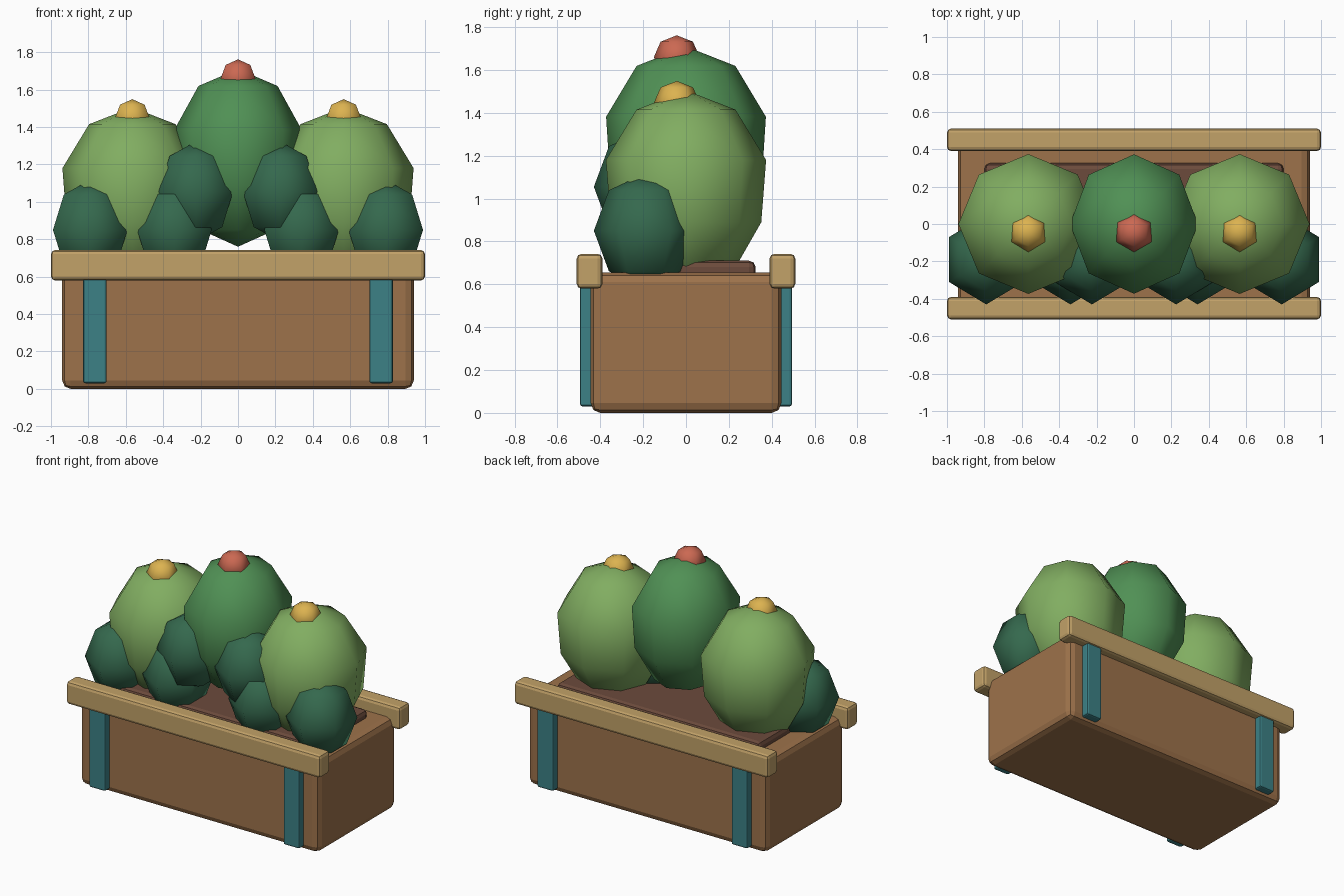
import bpy, math

if "Cube" in bpy.data.objects:
    bpy.data.objects.remove(bpy.data.objects["Cube"])


def material(name, rgb):
    m = bpy.data.materials.new(name)
    m.diffuse_color = (*rgb, 1)
    m.use_nodes = True
    m.node_tree.nodes["Principled BSDF"].inputs["Base Color"].default_value = m.diffuse_color
    return m


WOOD = material("brown wood", (0.34, 0.17, 0.07))
TRIM = material("pale wood", (0.54, 0.36, 0.14))
TEAL = material("teal", (0.045, 0.22, 0.24))
SOIL = material("soil", (0.15, 0.07, 0.045))
LIGHT = material("light green", (0.22, 0.42, 0.12))
MID = material("mid green", (0.08, 0.28, 0.09))
DARK = material("dark green", (0.035, 0.14, 0.075))
RED = material("coral red", (0.60, 0.14, 0.085))
YELLOW = material("yellow", (0.72, 0.45, 0.08))


def box(name, lo, hi, mat, bevel, segments=2):
    bpy.ops.mesh.primitive_cube_add(size=1, location=[(a + b) / 2 for a, b in zip(lo, hi)])
    ob = bpy.context.object
    ob.name = name
    for v in ob.data.vertices:
        v.co = [c * (b - a) for c, a, b in zip(v.co, lo, hi)]
    mod = ob.modifiers.new("bevel", 'BEVEL')
    mod.width, mod.segments = bevel, segments
    ob.data.materials.append(mat)
    return ob


def ball(name, loc, radii, segments, rings, mat, taper=1.0):
    bpy.ops.mesh.primitive_uv_sphere_add(segments=segments, ring_count=rings, radius=1, location=loc)
    ob = bpy.context.object
    ob.name = name
    for v in ob.data.vertices:
        k = taper if v.co.z < 0 else 1
        v.co = (v.co.x * radii[0] * k, v.co.y * radii[1] * k, v.co.z * radii[2])
    # point one corner straight to the front
    ob.data.materials.append(mat)
    bpy.ops.object.shade_smooth()
    return ob


# planter box and soil
box("planter_box", (-0.94, -0.445, 0), (0.94, 0.445, 0.655), WOOD, 0.045)
box("soil", (-0.80, -0.325, 0.60), (0.80, 0.325, 0.71), SOIL, 0.03)

# long rails and upright straps, front and back
for side, y in (("front", -1), ("back", 1)):
    y0, y1 = sorted((y * 0.39, y * 0.51))
    box(side + "_rail", (-1, y0, 0.58), (1, y1, 0.742), TRIM, 0.022)
    y0, y1 = sorted((y * 0.42, y * 0.495))
    for end, x in (("left", -0.765), ("right", 0.765)):
        box(f"{side}_{end}_strap", (x - 0.063, y0, 0.03), (x + 0.063, y1, 0.61), TEAL, 0.012)

# central bush with its flower
ball("centre_bush", (0, 0, 1.235), (0.36, 0.392, 0.475), 8, 5, MID, 0.95)
ball("centre_flower", (0, -0.043, 1.66), (0.107, 0.107, 0.102), 6, 4, RED)

# side bushes, their flowers and the small front leaves
for end, s in (("left", -1), ("right", 1)):
    ball(end + "_bush", (s * 0.565, 0, 1.035), (0.393, 0.393, 0.47), 8, 5, LIGHT, 0.94)
    ball(end + "_flower", (s * 0.565, -0.043, 1.447), (0.107, 0.107, 0.102), 6, 4, YELLOW)
    for part, x, z in (("outer", 0.79, 0.85), ("inner", 0.34, 0.85), ("upper", 0.225, 1.055)):
        ball(f"{end}_{part}_leaf", (s * x, -0.19, z), (0.23, 0.24, 0.268), 6, 4, DARK)
